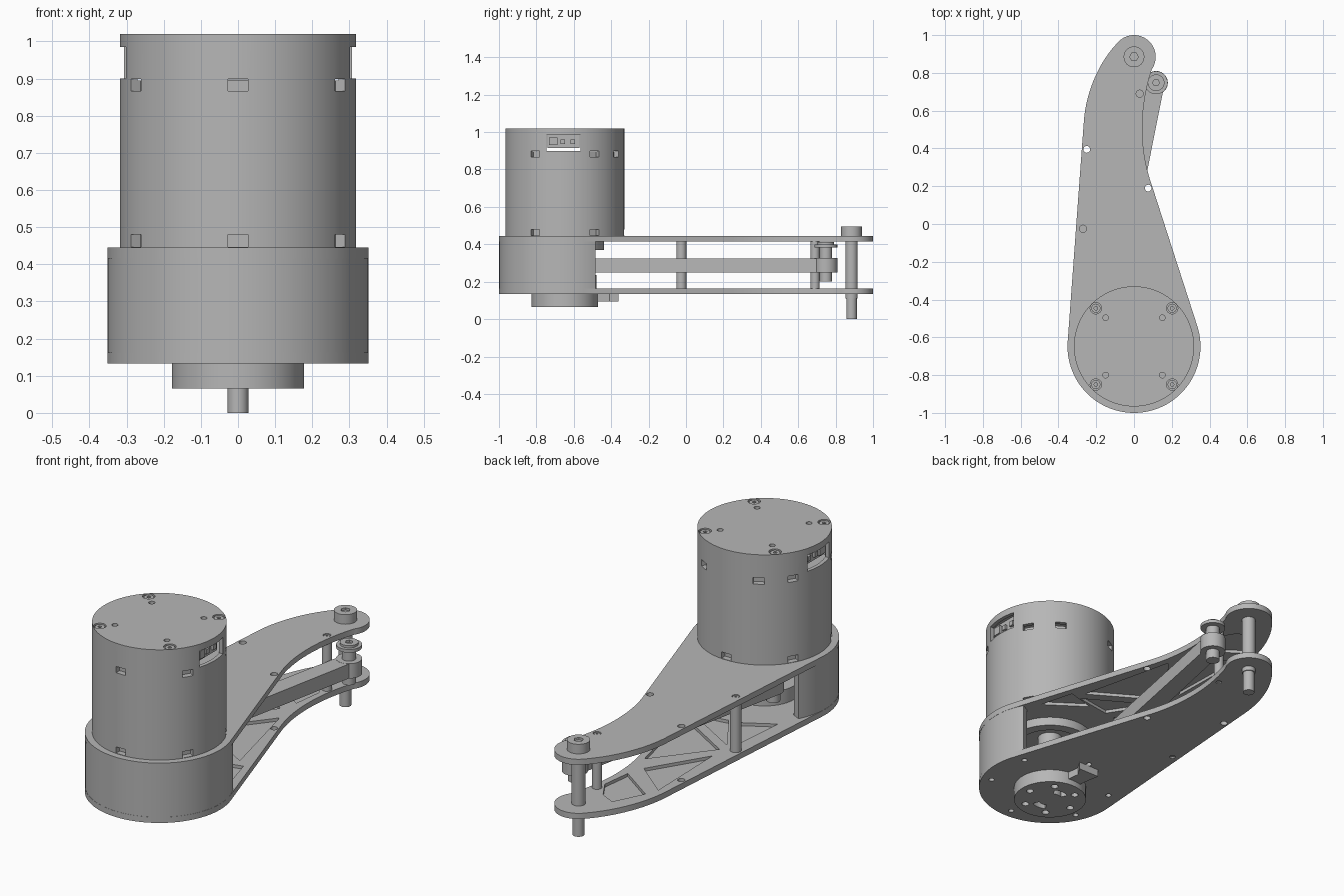
import bpy, bmesh, math
from mathutils import Vector

old = bpy.data.objects.get("Cube")
if old:
    bpy.data.objects.remove(old, do_unlink=True)

GREY = (0.47, 0.47, 0.47, 1)
mat = bpy.data.materials.new("machined_grey")
mat.use_nodes = True
mat.diffuse_color = GREY
mat.node_tree.nodes["Principled BSDF"].inputs["Base Color"].default_value = GREY

MY = -0.648          # motor axis
TIP = (0, 0.885)     # far joint axis
PIN = (0.117, 0.748)  # link end axis


def arc(c, r, a0, a1, n):
    angles = [math.radians(a0 + (a1 - a0) * i / n) for i in range(n + 1)]
    return [(c[0] + r * math.cos(a), c[1] + r * math.sin(a)) for a in angles]


def circle(c, r, n=32):
    return arc(c, r, 0, 360, n)[:-1]


def bezier(p, n=14):
    a, b, c, d = map(Vector, p)
    return [tuple((1 - t)**3 * a + 3 * t * (1 - t)**2 * b + 3 * t * t * (1 - t) * c + t**3 * d)
            for t in (i / n for i in range(1, n))]


def rect(c, sx, sy, angle=0):
    a = math.radians(angle)
    return [(c[0] + x * math.cos(a) - y * math.sin(a), c[1] + x * math.sin(a) + y * math.cos(a))
            for x, y in ((-sx, -sy), (sx, -sy), (sx, sy), (-sx, sy))]


def polar(r, deg):
    return (r * math.cos(math.radians(deg)), MY + r * math.sin(math.radians(deg)))


def prism(name, loops, z0, z1):
    """Extrude one or more counter-clockwise outlines from z0 to z1."""
    bm = bmesh.new()
    for loop in loops:
        low = [bm.verts.new((x, y, z0)) for x, y in loop]
        top = [bm.verts.new((x, y, z1)) for x, y in loop]
        bm.faces.new(low[::-1])
        bm.faces.new(top)
        for i in range(len(loop)):
            j = (i + 1) % len(loop)
            bm.faces.new((low[i], low[j], top[j], top[i]))
    bmesh.ops.recalc_face_normals(bm, faces=bm.faces)
    mesh = bpy.data.meshes.new(name)
    bm.to_mesh(mesh)
    bm.free()
    mesh.materials.append(mat)
    obj = bpy.data.objects.new(name, mesh)
    bpy.context.collection.objects.link(obj)
    return obj


def activate(obj):
    bpy.ops.object.select_all(action='DESELECT')
    obj.select_set(True)
    bpy.context.view_layer.objects.active = obj


def cut(obj, loops, z0, z1):
    cutter = prism("cutter", loops, z0, z1)
    cutter.hide_render = True
    mod = obj.modifiers.new("cut", 'BOOLEAN')
    mod.operation, mod.solver, mod.object = 'DIFFERENCE', 'EXACT', cutter
    activate(obj)
    bpy.ops.object.modifier_apply(modifier=mod.name)
    bpy.data.objects.remove(cutter, do_unlink=True)


def cyl(name, c, r, z0, z1, n=32):
    return prism(name, [circle(c, r, n)], z0, z1)


def tube(name, c, r, inner, z0, z1, n=64):
    obj = cyl(name, c, r, z0, z1, n)
    cut(obj, [circle(c, inner, n)], z0 - 0.01, z1 + 0.01)
    return obj


def screw(name, c, r, z0, z1):
    obj = cyl(name, c, r, z0, z1)
    cut(obj, [circle(c, r * 0.42, 6)], z1 - 0.012, z1 + 0.01)
    return obj


# Arm plates: shared outline, holes and lightening pockets on the inner faces
outline = (arc((0, MY), 0.352, 176, 378, 64)
           + [(0.08, 0.25)] + bezier([(0.08, 0.25), (0.03, 0.42), (0.03, 0.62), (0.094, 0.819)])
           + arc(TIP, 0.115, -35, 140, 28)
           + bezier([(-0.088, 0.959), (-0.2, 0.84), (-0.255, 0.68), (-0.265, 0.55)]) + [(-0.265, 0.55)])
posts = [(-0.27, -0.025), (0.03, 0.69)]
open_holes = [(-0.25, 0.395), (0.075, 0.19)]
pockets = [
    [(0.0, 0.48), (0.02, 0.64), (-0.04, 0.74), (-0.12, 0.78), (-0.2, 0.62)],
    [(-0.225, 0.55), (-0.215, 0.09), (-0.03, 0.39)],
    [(0.03, 0.3), (-0.2, 0.01), (0.15, -0.2)],
    [(0.14, -0.25), (-0.2, -0.05), (-0.05, -0.28)],
    [(-0.24, -0.1), (-0.265, -0.38), (-0.11, -0.29)],
    [(0.2, -0.24), (0.05, -0.28), (0.25, -0.42)],
]
lower = prism("lower_plate", [outline], 0.133, 0.163)
upper = prism("upper_plate", [outline], 0.415, 0.445)
cut(lower, pockets, 0.147, 0.2)
cut(upper, pockets, 0.38, 0.431)
for plate, z in ((lower, 0.148), (upper, 0.43)):
    cut(plate, [circle(p, 0.018, 16) for p in open_holes], z - 0.1, z + 0.1)
for p in posts:
    cut(upper, [circle(p, 0.019, 16)], 0.437, 0.5)
    cut(lower, [circle(p, 0.014, 16)], 0.1, 0.14)
cut(lower, [circle(polar(0.3, a), 0.014, 16) for a in (25, 90, 155, 205, 270, 335)], 0.1, 0.2)

# Curved housing wall between the plates
prism("housing_wall", [arc((0, MY), 0.351, -208, 28, 64) + arc((0, MY), 0.305, 28, -208, 64)], 0.163, 0.415)

# Motor can with chamber, side windows and vent notches
motor = cyl("motor_can", (0, MY), 0.318, 0.445, 1.02, 96)
cut(motor, [circle((0, MY), 0.298, 64)], 0.895, 0.99)
cut(motor, [rect((0, -0.655), 0.4, 0.092)], 0.9, 0.985)
cut(motor, [rect(polar(0.318, a), 0.03, 0.027, a) for a in (-90, -30, 30, 60, 120, 150, 210)], 0.866, 0.899)
cut(motor, [rect(polar(0.318, a), 0.03, 0.027, a) for a in range(-90, 270, 60)], 0.447, 0.48)
corners = [(sx, sy) for sx in (-1, 1) for sy in (-1, 1)]
screw_spots = [(0.202 * sx, MY + 0.202 * sy) for sx, sy in corners]
cut(motor, [circle(p, 0.03, 24) for p in screw_spots], 1.008, 1.1)
cut(motor, [circle((0.15 * sx, MY + 0.152 * sy), 0.015, 16) for sx, sy in corners], 1.005, 1.1)
for i, p in enumerate(screw_spots):
    screw(f"cap_screw_{i + 1}", p, 0.024, 1.006, 1.016)

# Connectors inside the windows
for side, label in ((1, "left"), (-1, "right")):
    prism(f"{label}_connector_board", [rect((side * 0.262, -0.655), 0.015, 0.085)], 0.915, 0.991)
    prism(f"{label}_connector_socket", [rect((side * 0.28, -0.71), 0.012, 0.022)], 0.93, 0.972)
    for k in range(2):
        prism(f"{label}_connector_pin_{k + 1}", [rect((side * 0.28, -0.66 + 0.055 * k), 0.01, 0.012)], 0.935, 0.96)

# Rotor, crank and mounting ring inside the housing
tube("mounting_ring", (0, MY), 0.21, 0.16, 0.37, 0.416)
cyl("motor_shaft", (0, MY), 0.06, 0.16, 0.416)
cyl("rotor_disc", (0, MY), 0.17, 0.163, 0.235, 48)
CRANK = (-0.14, -0.52)
cyl("crank_pin", CRANK, 0.033, 0.2, 0.35)

# Output flange under the housing, with bolt holes, arc slots and a stop finger
flange = cyl("output_flange", (0, MY), 0.178, 0.065, 0.134, 64)
cut(flange, [circle(polar(0.13, a), 0.018, 16) for a in range(0, 360, 60)], 0.03, 0.1)
cut(flange, [arc((0, MY), 0.095, a, a + 50, 8) + arc((0, MY), 0.06, a + 50, a, 8) for a in (65, 245)], 0.03, 0.1)
prism("stop_finger", [[(-0.05, -0.49), (0.03, -0.49), (0.02, -0.41), (0.05, -0.36), (-0.07, -0.36), (-0.06, -0.41)]],
      0.095, 0.134)

# Connecting link: a straight bar with rounded ends
span = Vector(PIN) - Vector(CRANK)
heading = math.degrees(math.atan2(span.y, span.x))
prism("link_bar", [arc(CRANK, 0.05, heading + 90, heading + 270, 16)
                   + arc(PIN, 0.045, heading - 90, heading + 90, 16)], 0.25, 0.325)
cyl("link_hub", PIN, 0.062, 0.249, 0.326, 40)
cyl("link_pin", PIN, 0.033, 0.2, 0.39)
cyl("link_pin_washer", PIN, 0.061, 0.383, 0.4, 40)
screw("link_pin_head", PIN, 0.044, 0.39, 0.412)

# Spacer posts and their screws
for label, p, r in (("rear", posts[1], 0.024), ("side", posts[0], 0.027)):
    # keep the post under the plate edge
    cyl(f"{label}_spacer", p, r, 0.162, 0.416, 24)
    screw(f"{label}_spacer_screw", p, 0.015, 0.43, 0.443)

# Far joint shaft
cyl("joint_shaft", TIP, 0.033, 0.11, 0.44)
cyl("joint_shaft_end", TIP, 0.028, 0.0, 0.12)
screw("joint_cap", TIP, 0.055, 0.444, 0.495)

# Smooth round walls, keep edges crisp
for obj in bpy.context.scene.objects:
    if obj.type == 'MESH' and mat.name in obj.data.materials:
        activate(obj)
        bpy.ops.object.shade_smooth_by_angle(angle=math.radians(30))
